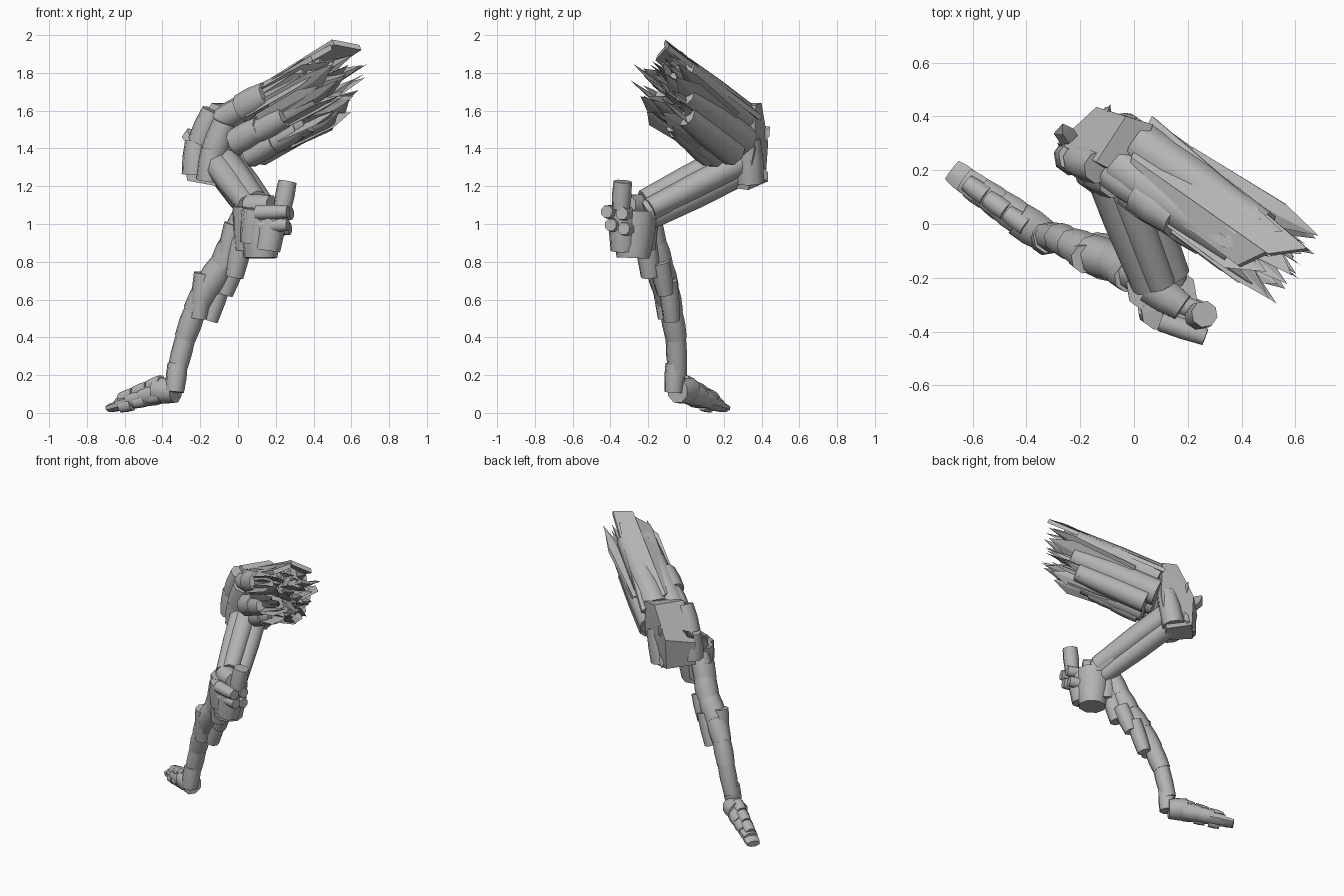
import bpy, bmesh, math, random
from mathutils import Vector as V

random.seed(4)
grey = bpy.data.materials.new("bone grey")
grey.diffuse_color = (0.46, 0.46, 0.46, 1)

SIDE = V((0.58, 0.81, 0)).normalized()      # across the limb
AXIS = V((0.73, -0.52, 0.44)).normalized()  # along the plume bundle
UP = V((-0.356, 0.255, 0.89)).normalized()


def finish(bm, name, angle=40):
    bmesh.ops.recalc_face_normals(bm, faces=bm.faces)
    me = bpy.data.meshes.new(name)
    bm.to_mesh(me)
    bm.free()
    me.materials.append(grey)
    ob = bpy.data.objects.new(name, me)
    bpy.context.collection.objects.link(ob)
    bpy.ops.object.select_all(action='DESELECT')
    ob.select_set(True)
    bpy.context.view_layer.objects.active = ob
    bpy.ops.object.shade_smooth_by_angle(angle=math.radians(angle))
    return ob


def loft(name, rows, angle):
    """Closed solid through rings holding the same number of points."""
    bm = bmesh.new()
    rings = [[bm.verts.new(p) for p in row] for row in rows]
    n = len(rings[0])
    for lo, hi in zip(rings, rings[1:]):
        for i in range(n):
            j = (i + 1) % n
            bm.faces.new((lo[i], lo[j], hi[j], hi[i]))
    bm.faces.new(rings[0])
    bm.faces.new(rings[-1])
    return finish(bm, name, angle)


def chunk(name, p0, p1, r0, r1, flat=1.0, sides=8, bulge=1.08):
    """Barrel-like prism from p0 to p1; flat scales its thickness."""
    p0, p1 = V(p0), V(p1)
    d = (p1 - p0).normalized()
    a = (SIDE - d * SIDE.dot(d)).normalized()
    b = d.cross(a)
    rows = []
    for t, k in ((0, 1), (0.5, bulge), (1, 1)):
        r = (r0 + (r1 - r0) * t) * k
        c = p0.lerp(p1, t)
        rows.append([c + a * r * math.cos(w) + b * r * flat * math.sin(w)
                     for w in [(i + 0.5) * math.tau / sides for i in range(sides)]])
    return loft(name, rows, 50)


def blade(name, p0, p1, w, thick):
    """Long split shard with a slanted pointed end."""
    p0, p1 = V(p0), V(p1)
    d = (p1 - p0).normalized()
    a = (UP * random.uniform(-1, 1) + SIDE * random.uniform(-1, 1)).normalized()
    a = (a - d * a.dot(d)).normalized()
    b = d.cross(a)
    bm = bmesh.new()
    m = p0.lerp(p1, 0.72)
    ring0 = [bm.verts.new(p0 + q) for q in (a * w, b * thick, -a * w, -b * thick)]
    ring1 = [bm.verts.new(m + q) for q in (a * w * 1.1, b * thick, -a * w, -b * thick)]
    tip = bm.verts.new(p1 + a * w * random.uniform(-0.8, 0.8))
    for i in range(4):
        j = (i + 1) % 4
        bm.faces.new((ring0[i], ring0[j], ring1[j], ring1[i]))
        bm.faces.new((ring1[i], ring1[j], tip))
    bm.faces.new(ring0)
    return finish(bm, name, 20)


def chain(name, pts, flat=1.0, step=0.9):
    """Overlapping chunks through points given as (x, y, z, radius)."""
    for p, q in zip(pts, pts[1:]):
        a, b = V(p[:3]), V(q[:3])
        chunk(name, a - (b - a) * 0.12, b, p[3], q[3] * step, flat)


# Foot: ankle block, heel and flat tapering toe joints
chunk("ankle", (-0.335, -0.065, 0.11), (-0.32, -0.055, 0.26), 0.05, 0.055)
chunk("heel", (-0.33, -0.045, 0.115), (-0.43, 0.02, 0.12), 0.065, 0.07)
chunk("toe", (-0.41, 0.01, 0.105), (-0.5, 0.075, 0.085), 0.064, 0.06, 0.9)
chunk("toe", (-0.48, 0.06, 0.085), (-0.57, 0.125, 0.065), 0.058, 0.054, 0.85)
chunk("toe", (-0.55, 0.11, 0.06), (-0.63, 0.165, 0.045), 0.052, 0.05, 0.75)
chunk("toe_tip", (-0.61, 0.15, 0.042), (-0.675, 0.2, 0.025), 0.052, 0.046, 0.5)
for i in range(3):
    t = i * 0.075
    chunk("toe_knuckle", (-0.4 - t, -0.01 + t * 0.75, 0.165 - t * 0.45),
          (-0.47 - t, 0.04 + t * 0.75, 0.14 - t * 0.45), 0.038, 0.034)
    chunk("side_toe", (-0.41 - t, -0.025 + t * 0.75, 0.09 - t * 0.3),
          (-0.47 - t, 0.015 + t * 0.75, 0.075 - t * 0.3), 0.034, 0.03)

# Shin and calf
chain("shin", [(-0.325, -0.045, 0.22, 0.05), (-0.275, -0.055, 0.41, 0.058), (-0.225, -0.08, 0.55, 0.062),
               (-0.15, -0.115, 0.68, 0.075), (-0.07, -0.145, 0.8, 0.075), (-0.02, -0.175, 0.92, 0.07),
               (0.03, -0.2, 1.06, 0.06)], 1, 0.95)
chunk("calf_plate", (-0.21, -0.105, 0.5), (-0.18, -0.13, 0.74), 0.045, 0.055)
chunk("calf_plate", (-0.15, -0.075, 0.49), (-0.08, -0.095, 0.7), 0.045, 0.05)
chunk("calf_plate", (-0.07, -0.11, 0.63), (-0.01, -0.14, 0.8), 0.045, 0.055)
chunk("calf_plate", (-0.02, -0.19, 0.72), (0.02, -0.21, 0.92), 0.05, 0.06)
chunk("calf_plate", (-0.07, -0.17, 0.78), (-0.02, -0.2, 1.0), 0.05, 0.055)

# Knee mass with its knobs
chunk("knee", (0.12, -0.28, 0.82), (0.12, -0.27, 1.07), 0.09, 0.12)
chunk("knee_front", (0.15, -0.33, 0.86), (0.18, -0.33, 1.07), 0.07, 0.075, 1.1)
chunk("knee_back", (0.05, -0.23, 0.86), (0.06, -0.24, 1.09), 0.07, 0.09)
chunk("knee_side", (0.07, -0.31, 0.9), (0.09, -0.33, 1.08), 0.06, 0.065)
chunk("knee_cap", (0.06, -0.23, 1.09), (0.18, -0.31, 1.1), 0.07, 0.055)
chunk("knee_knob", (0.235, -0.345, 1.08), (0.262, -0.335, 1.225), 0.048, 0.05)
for x, y, z in ((0.2, -0.42, 1.06), (0.2, -0.4, 0.99), (0.22, -0.34, 1.05), (0.21, -0.33, 0.97)):
    chunk("knee_finger", (x - 0.1, y + 0.06, z), (x + 0.065, y, z + 0.005), 0.042, 0.034)

# Thigh: parallel strands up to the hip
for s, h, r in ((-0.045, 0.02, 0.065), (0.05, 0.0, 0.062), (0.0, 0.045, 0.06), (0.0, -0.05, 0.065)):
    o = V((1, 0.35, 0)) * s + V((0, -0.3, 1)) * h
    chunk("thigh", V((0.1, -0.21, 1.08)) + o, V((-0.09, 0.28, 1.33)) + o, r * 0.95, r * 1.15)
chunk("thigh_lower", (0.13, -0.22, 1.06), (0.06, -0.02, 1.17), 0.07, 0.065)

# Hip: flat-backed block leaning forward, with rounded plates on the outside
loft("hip_block", [
    [(-0.27, 0.27, 1.23), (-0.14, 0.42, 1.22), (0.0, 0.33, 1.18), (-0.11, 0.18, 1.2)],
    [(-0.285, 0.3, 1.4), (-0.14, 0.435, 1.43), (0.07, 0.36, 1.4), (-0.04, 0.15, 1.4)],
    [(-0.14, 0.23, 1.64), (-0.03, 0.4, 1.64), (0.07, 0.37, 1.63), (0.0, 0.16, 1.6)]], 15)
for p, q, r in (((-0.23, 0.25, 1.26), (-0.22, 0.25, 1.44), 0.07),
                ((-0.2, 0.24, 1.43), (-0.13, 0.21, 1.6), 0.07),
                ((-0.15, 0.2, 1.23), (-0.13, 0.18, 1.4), 0.075),
                ((-0.13, 0.19, 1.37), (-0.07, 0.16, 1.54), 0.075),
                ((-0.05, 0.34, 1.22), (0.0, 0.33, 1.45), 0.075)):
    chunk("hip_plate", p, q, r, r * 0.88)
for x, y, z, dx, dz in ((-0.12, 0.39, 1.42, 0.03, 0.1), (-0.08, 0.38, 1.32, -0.03, -0.1),
                        (-0.22, 0.32, 1.42, -0.06, 0.08)):
    blade("hip_shard", (x, y - 0.04, z), (x + dx, y + 0.05, z + dz), 0.04, 0.015)

# Plume bundle: thick sheaths, then jagged shards
START, END = V((0.0, 0.24, 1.46)), V((0.56, -0.155, 1.77))


def at(t, s, u):
    return START.lerp(END, t) + SIDE * s + UP * u


for s, u, t0, t1, r in ((0.06, 0.1, 0.05, 0.85, 0.09), (-0.05, 0.1, 0.02, 0.8, 0.085),
                        (0.08, -0.02, 0.0, 0.8, 0.09), (-0.04, -0.03, 0.0, 0.78, 0.085),
                        (0.07, -0.11, 0.05, 0.7, 0.075), (-0.03, -0.12, 0.05, 0.62, 0.075)):
    chunk("plume_sheath", at(t0, s, u), at(t1, s, u), r, r * 0.85, 1, 8, 1.05)
for t, s, u, r in ((0.0, -0.09, 0.1, 0.065), (0.2, -0.09, 0.1, 0.08), (0.05, -0.1, -0.05, 0.075),
                   (0.28, -0.1, -0.06, 0.065), (0.08, -0.06, -0.14, 0.06), (0.3, -0.05, -0.14, 0.055)):
    chunk("plume_plate", at(t, s, u), at(t + 0.24, s, u), r, r * 0.9)
for i in range(46):
    w = i * 2.4
    k = math.sqrt((i + 0.5) / 46)
    s, u = 0.13 * k * math.cos(w), 0.165 * k * math.sin(w)
    f = random.uniform(0.95, 1.3)
    blade("plume_shard", at(random.uniform(0.2, 0.4), s, u),
          at(random.uniform(0.88, 1.1) + u * 0.2, s * f, u * f), random.uniform(0.03, 0.065), 0.012)

# Broad top sheets of the bundle
for a, b, c, d in (((0.02, 0.17, 0.12), (1.14, 0.1, 0.15), (1.03, 0.0, 0.22), (0.1, 0.0, 0.185)),
                   ((0.1, 0.0, 0.185), (1.0, 0.0, 0.2), (0.9, -0.1, 0.17), (0.15, -0.09, 0.15))):
    top = [at(*p) for p in (a, b, c, d)]
    loft("plume_top_sheet", [top, [p - UP * 0.03 for p in top]], 20)
